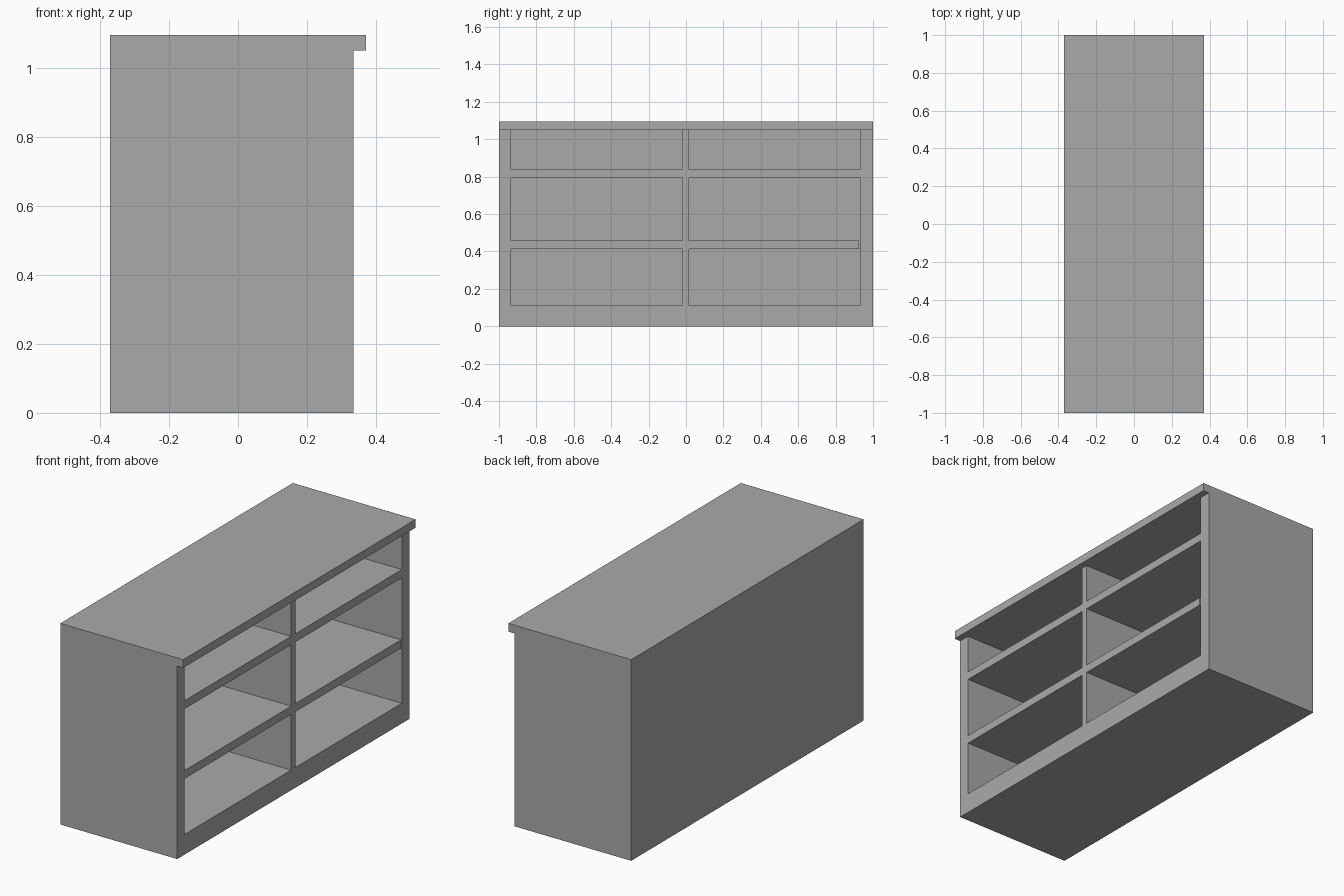
import bpy, bmesh
from mathutils import Vector

cube = bpy.data.objects.get("Cube")
if cube:
    bpy.data.objects.remove(cube, do_unlink=True)

# One grey paint for everything
grey = bpy.data.materials.new("grey paint")
grey.use_nodes = True
colour = (0.4, 0.4, 0.4, 1)
grey.diffuse_color = colour
grey.node_tree.nodes["Principled BSDF"].inputs["Base Color"].default_value = colour

BACK, FRONT, LIP, BAY_BACK = -0.37, 0.334, 0.37, -0.325
TOP, COUNTER = 1.095, 1.05
Y_CUTS = (-0.936, -0.02, 0.017, 0.932)
Z_CUTS = (0.11, 0.413, 0.458, 0.793, 0.838, COUNTER)


def new_box(lo, hi):
    lo, hi = Vector(lo), Vector(hi)
    bm = bmesh.new()
    bmesh.ops.create_cube(bm, size=1)
    for v in bm.verts:
        v.co = (lo + hi) / 2 + v.co * (hi - lo)
    return bm


def finish(bm, name):
    bmesh.ops.recalc_face_normals(bm, faces=bm.faces[:])
    mesh = bpy.data.meshes.new(name)
    bm.to_mesh(mesh)
    bm.free()
    mesh.materials.append(grey)
    obj = bpy.data.objects.new(name, mesh)
    bpy.context.collection.objects.link(obj)


def push(bm, test, x):
    """Extrude the front faces chosen by test(y, z) to depth x."""
    faces = []
    for f in bm.faces:
        c = f.calc_center_median()
        if f.normal.x > 0.9 and abs(c.x - FRONT) < 0.001 and test(c.y, c.z):
            faces.append(f)
    result = bmesh.ops.extrude_face_region(bm, geom=faces)
    for v in result["geom"]:
        if isinstance(v, bmesh.types.BMVert):
            v.co.x = x
    # Leave no cover over the opening
    covers = [f for f in faces if f.is_valid]
    bmesh.ops.delete(bm, geom=covers, context='FACES')
    bm.normal_update()


def in_bay(y, z):
    right = Y_CUTS[2] < y < Y_CUTS[3]
    column = right or Y_CUTS[0] < y < Y_CUTS[1]
    lower = Z_CUTS[0] < z < Z_CUTS[1] or Z_CUTS[2] < z < Z_CUTS[3]
    upper = Z_CUTS[4] < z < COUNTER
    loose_shelf = right and Z_CUTS[1] < z < Z_CUTS[2]
    return column and (lower or upper) or loose_shelf


# Cabinet: cut the front into a grid, sink the bays, pull out the counter lip
bm = new_box((BACK, -1, 0), (FRONT, 1, TOP))
for axis, cuts in (((0, 1, 0), Y_CUTS), ((0, 0, 1), Z_CUTS)):
    for c in cuts:
        bmesh.ops.bisect_plane(bm, geom=bm.verts[:] + bm.edges[:] + bm.faces[:],
                               plane_co=Vector(axis) * c, plane_no=axis)
bm.normal_update()
push(bm, lambda y, z: z > COUNTER, LIP)
push(bm, in_bay, BAY_BACK)
finish(bm, "cabinet")

# Loose middle shelf, stopping just short of the side panel
finish(new_box((BAY_BACK, Y_CUTS[2], Z_CUTS[1]),
               (FRONT, Y_CUTS[3] - 0.006, Z_CUTS[2])), "loose_shelf")
